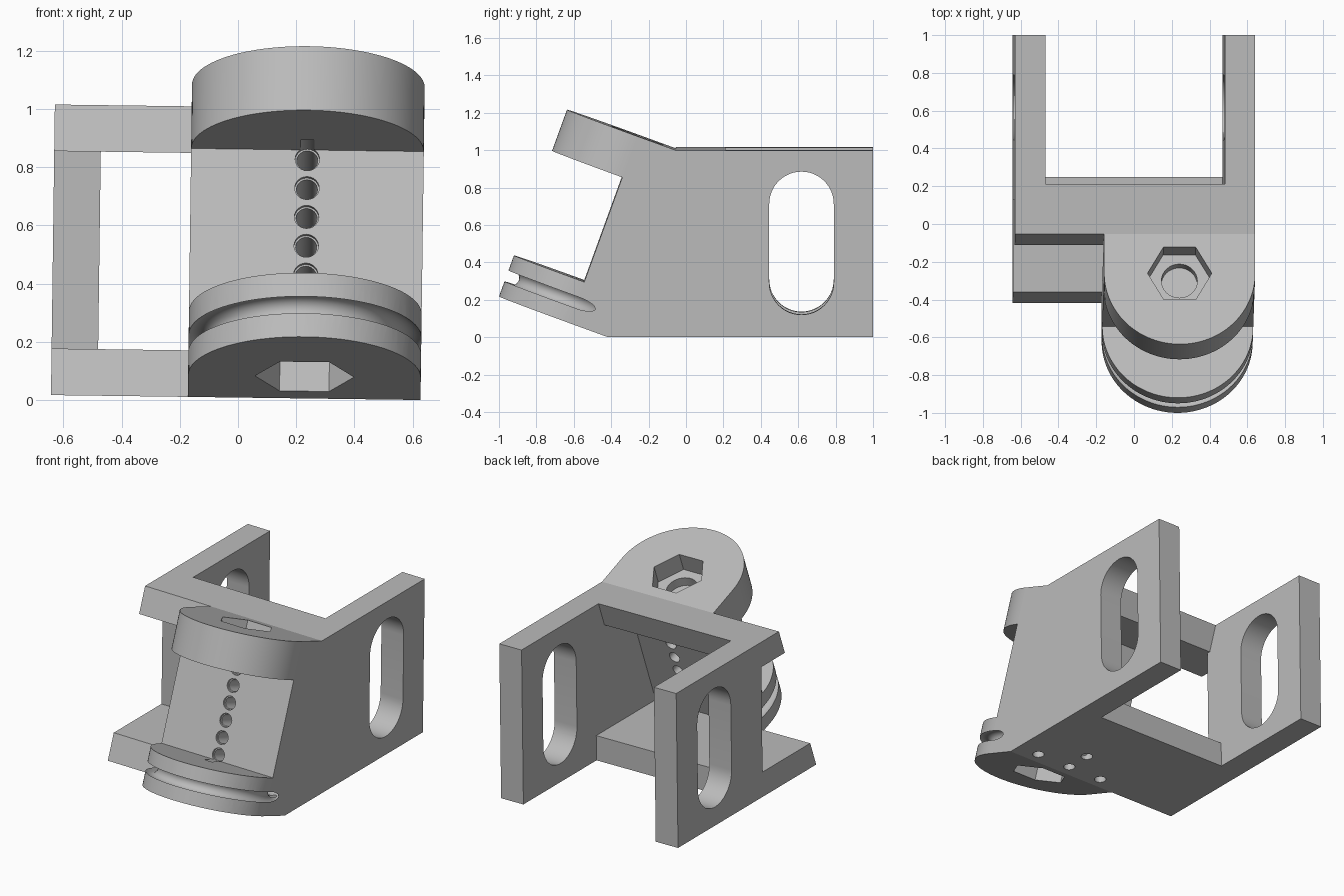
import bpy, bmesh, math
from mathutils import Matrix, Vector

if "Cube" in bpy.data.objects:
    bpy.data.objects.remove(bpy.data.objects["Cube"], do_unlink=True)

grey = bpy.data.materials.new("plain grey")
grey.use_nodes = True
COLOR = (0.5, 0.5, 0.5, 1)
grey.diffuse_color = COLOR
grey.node_tree.nodes["Principled BSDF"].inputs["Base Color"].default_value = COLOR

# Main dimensions
LEFT, RIGHT, T = -0.643, 0.6275, 0.16
TILT = math.radians(20)
R, BACK, AXIS, EAR = 0.4, 0.22, 1.063, 0.234
H = AXIS * math.cos(TILT)
CX = RIGHT - R
CY = -0.624
SLANT = math.tan(TILT)
FRONT = CY + BACK * math.cos(TILT)
# Tilted frame: origin under the lower ear, z along the bolt axis
TILTED = Matrix.Translation((CX, CY, BACK * math.sin(TILT))) @ Matrix.Rotation(-TILT, 4, "X")
# Side frame: a (y, z) profile extruded along x
SIDE = Matrix(((0, 0, 1, 0), (1, 0, 0, 0), (0, 1, 0, 0), (0, 0, 0, 1)))


def prism(name, outline, lo, hi, frame):
    """Extrude a closed outline between two levels of a frame."""
    bm = bmesh.new()
    face = bm.faces.new([bm.verts.new((a, b, lo)) for a, b in outline])
    ext = bmesh.ops.extrude_face_region(bm, geom=[face])["geom"]
    bmesh.ops.translate(bm, vec=(0, 0, hi - lo),
                        verts=[v for v in ext if isinstance(v, bmesh.types.BMVert)])
    bmesh.ops.transform(bm, matrix=frame, verts=bm.verts)
    bmesh.ops.recalc_face_normals(bm, faces=bm.faces)
    mesh = bpy.data.meshes.new(name)
    bm.to_mesh(mesh)
    bm.free()
    mesh.materials.append(grey)
    ob = bpy.data.objects.new(name, mesh)
    bpy.context.collection.objects.link(ob)
    return ob


def arc(cx, cy, r, start, end, n):
    angles = [math.radians(start + (end - start) * i / n) for i in range(n + 1)]
    return [(cx + r * math.cos(a), cy + r * math.sin(a)) for a in angles]


def ring(cx, cy, r, n=24):
    return arc(cx, cy, r, 0, 360, n)[:-1]


def combine(base, other, operation):
    """Apply a boolean and discard the tool object."""
    mod = base.modifiers.new("join", "BOOLEAN")
    mod.operation, mod.solver, mod.object = operation, "EXACT", other
    bpy.context.view_layer.update()
    done = bpy.data.meshes.new_from_object(base.evaluated_get(bpy.context.evaluated_depsgraph_get()))
    base.modifiers.clear()
    base.data = done
    bpy.data.objects.remove(other, do_unlink=True)


def slope(z):
    return FRONT + SLANT * z


# Side plates and the two cross plates
bracket = prism("bracket", [(slope(0), 0), (1, 0), (1, H), (slope(H), H)], RIGHT - T, RIGHT, SIDE)
LOW, HIGH = T, H - T
DEPTH = 0.265
parts = [
    prism("left_plate", [(0.13, 0), (1, 0), (1, H), (0.13, H)], LEFT, LEFT + T, SIDE),
    prism("bottom_plate", [(slope(0), 0), (0.25, 0), (0.25, LOW), (slope(LOW), LOW)],
          LEFT, RIGHT, SIDE),
    prism("top_plate", [(slope(HIGH), HIGH), (slope(HIGH) + DEPTH, HIGH),
                        (slope(H) + DEPTH, H), (slope(H), H)], LEFT, RIGHT, SIDE),
    # Tilted wall
    prism("wall", [(-R, 0), (R, 0), (R, BACK), (-R, BACK)], 0, AXIS, TILTED),
]
# Rounded ears at both ends of the wall
ear_outline = arc(0, 0, R, 180, 360, 48) + [(R, BACK), (-R, BACK)]
for name, lo in (("lower_ear", 0), ("upper_ear", AXIS - EAR)):
    parts.append(prism(name, ear_outline, lo, lo + EAR, TILTED))
for part in parts:
    combine(bracket, part, "UNION")

# Slots through both side plates
slot = arc(0.6175, 0.7125, 0.1725, 0, 180, 24) + arc(0.6175, 0.2925, 0.1725, 180, 360, 24)
cutters = [prism("slot", slot, LEFT - T, RIGHT + T, SIDE)]

# Nut recesses with a shallow round seat
for lo, hi, end in ((AXIS - 0.12, AXIS + 0.1, AXIS - 0.18), (-0.1, 0.12, 0.18)):
    cutters.append(prism("nut", ring(0, 0, 0.17, 6), lo, hi, TILTED))
    cutters.append(prism("seat", ring(0, 0, 0.095, 32), min(end, lo + 0.02), max(end, hi - 0.02), TILTED))

# Row of holes through the wall, square to its face
across = TILTED @ Matrix.Rotation(math.radians(90), 4, "X")
for i in range(6):
    level = AXIS / 2 + (i - 2.5) * 0.1055
    cutters.append(prism("wall_hole", ring(0, level, 0.036), -BACK - 0.1, 0.1, across))
    cutters.append(prism("rim", ring(0, level, 0.042), -0.015, 0.1, across))

# Small holes in the underside
for x, y in ((0, -0.175), (0, -0.34), (-0.245, -0.34), (0.245, -0.34)):
    cutters.append(prism("base_hole", ring(CX + x, y, 0.035), -0.1, 0.09, Matrix()))
for cutter in cutters:
    combine(bracket, cutter, "DIFFERENCE")

# Round groove along the rim of the lower ear
bpy.ops.mesh.primitive_torus_add(major_radius=0.372, minor_radius=0.042,
                                 major_segments=96, minor_segments=16)
groove = bpy.context.object
groove.data.transform(TILTED @ Matrix.Translation((0, 0, EAR / 2)))
groove.data.materials.append(grey)
combine(bracket, groove, "DIFFERENCE")

# Slight lean of the whole piece, resting on its lower edge
LEAN = 0.0133
bracket.data.transform(Matrix.Translation((0, 0, RIGHT * math.sin(LEAN))) @ Matrix.Rotation(LEAN, 4, "Y"))

# Smooth the curved faces, keep the edges sharp
bpy.ops.object.select_all(action="DESELECT")
bracket.select_set(True)
bpy.context.view_layer.objects.active = bracket
bpy.ops.object.shade_smooth_by_angle(angle=math.radians(25))
